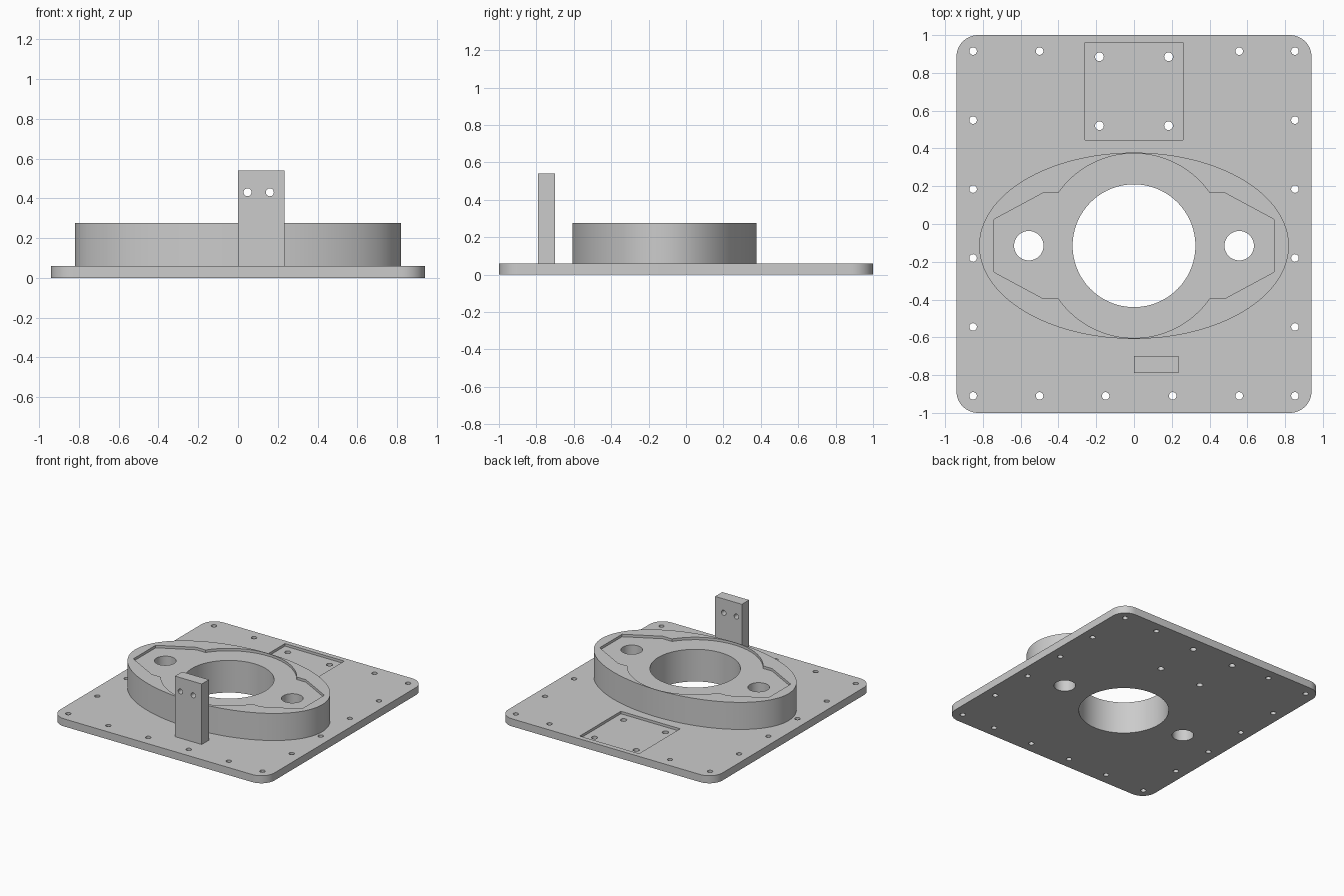
import bpy, bmesh
from math import cos, sin, pi, atan2, hypot
from mathutils import Matrix

if "Cube" in bpy.data.objects:
    bpy.data.objects.remove(bpy.data.objects["Cube"], do_unlink=True)

grey = bpy.data.materials.new("machined_grey")
grey.use_nodes = True
grey.diffuse_color = (0.6, 0.6, 0.6, 1)
grey.node_tree.nodes["Principled BSDF"].inputs["Base Color"].default_value = (0.6, 0.6, 0.6, 1)

PLATE_TOP, HOUSING_TOP, POST_TOP = 0.06, 0.275, 0.54
CENTRE_Y = -0.115
POCKET = 0.02


def arc(cx, cy, rx, ry, a0, a1, n):
    return [(cx + rx * cos(a0 + (a1 - a0) * i / n), cy + ry * sin(a0 + (a1 - a0) * i / n))
            for i in range(n + 1)]


def ellipse(cx, cy, rx, ry, n):
    return arc(cx, cy, rx, ry, 0, 2 * pi, n)[:-1]


def rect(x0, x1, y0, y1):
    return [(x0, y0), (x1, y0), (x1, y1), (x0, y1)]


def add_prism(bm, outline, z0, z1, matrix=Matrix()):
    """Extrude a counter-clockwise outline from z0 to z1."""
    low = [bm.verts.new(matrix @ Matrix.Translation((x, y, z0)).translation) for x, y in outline]
    high = [bm.verts.new(matrix @ Matrix.Translation((x, y, z1)).translation) for x, y in outline]
    bm.faces.new(low[::-1])
    bm.faces.new(high)
    n = len(outline)
    for i in range(n):
        j = (i + 1) % n
        bm.faces.new((low[i], low[j], high[j], high[i]))


def make_object(name, prisms):
    bm = bmesh.new()
    for p in prisms:
        add_prism(bm, *p)
    mesh = bpy.data.meshes.new(name)
    bm.to_mesh(mesh)
    bm.free()
    mesh.materials.append(grey)
    obj = bpy.data.objects.new(name, mesh)
    bpy.context.collection.objects.link(obj)
    return obj


def make_part(name, body, *cuts):
    """Build a solid, subtract each group of cutting prisms, then shade it."""
    obj = make_object(name, [body])
    for group in cuts:
        cutter = make_object(name + "_cutter", group)
        cutter.hide_render = True
        mod = obj.modifiers.new("cut", 'BOOLEAN')
        mod.operation, mod.solver, mod.object = 'DIFFERENCE', 'EXACT', cutter
        bpy.context.view_layer.update()
        result = bpy.data.meshes.new_from_object(
            obj.evaluated_get(bpy.context.evaluated_depsgraph_get()))
        obj.modifiers.clear()
        obj.data = result
        bpy.data.objects.remove(cutter, do_unlink=True)
    bpy.ops.object.select_all(action='DESELECT')
    obj.select_set(True)
    bpy.context.view_layer.objects.active = obj
    bpy.ops.object.shade_smooth_by_angle(angle=pi / 6)
    return obj


def hole(x, y, r, n=24):
    return (ellipse(x, y, r, r, n), -0.1, 1)


# Central bore and the two side bores run through plate and housing
bores = [hole(0, CENTRE_Y, 0.325, 96)] + [hole(s * 0.557, CENTRE_Y, 0.078, 48) for s in (-1, 1)]

# Base plate: rounded corners, edge screw holes, shallow square pocket with four holes
corner = 0.115
plate_outline = []
for k, (sx, sy) in enumerate([(1, 1), (-1, 1), (-1, -1), (1, -1)]):
    plate_outline += arc(sx * (0.94 - corner), sy * (1 - corner), corner, corner,
                         k * pi / 2, (k + 1) * pi / 2, 12)
screws = [hole(s * 0.852, 0.915 - 0.365 * i, 0.02) for s in (-1, 1) for i in range(6)]
screws += [hole(x, -0.91, 0.02) for x in (-0.5, -0.15, 0.205, 0.557)]
screws += [hole(x, 0.915, 0.02) for x in (-0.5, 0.557)]
screws += [hole(s * 0.183, y, 0.023) for s in (-1, 1) for y in (0.52, 0.885)]
pocket = (rect(-0.26, 0.26, 0.445, 0.96), PLATE_TOP - POCKET, 1)
make_part("base_plate", (plate_outline, 0, PLATE_TOP), [pocket], bores + screws)

# Oval housing with a recess: round middle and a tapered ear on each side
ear = [(0.40, 0.28), (0.48, 0.28), (0.74, 0.14)]
radius, start = hypot(*ear[0]), atan2(ear[0][1], ear[0][0])
half = ear[::-1] + arc(0, 0, radius, radius, start, pi - start, 48)[1:-1]
half += [(-x, y) for x, y in ear]
recess = [(x, y + CENTRE_Y) for x, y in half + [(-x, -y) for x, y in half]]
make_part("oval_housing", (ellipse(0, CENTRE_Y, 0.82, 0.493, 128), PLATE_TOP, HOUSING_TOP),
          [(recess, HOUSING_TOP - POCKET, 1)], bores)

# Upright post with two cross holes
sideways = Matrix.Rotation(pi / 2, 4, 'X')
cross = [(ellipse(x, 0.43, 0.02, 0.02, 24), 0.6, 0.9, sideways) for x in (0.048, 0.16)]
make_part("upright_post", (rect(0, 0.235, -0.79, -0.70), PLATE_TOP, POST_TOP), cross)
